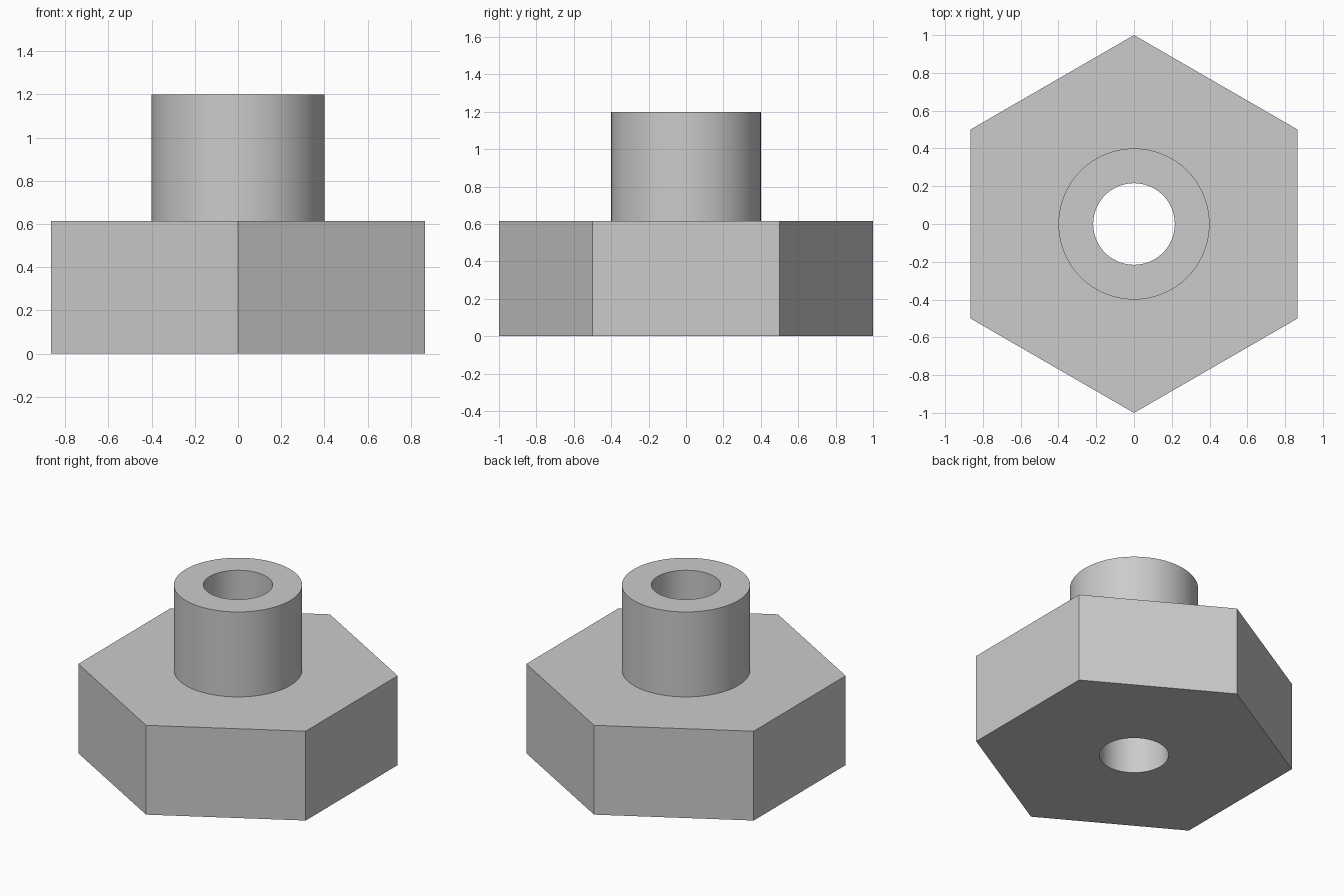
import bpy, bmesh
from math import sin, cos, pi, radians

cube = bpy.data.objects.get("Cube")
if cube:
    bpy.data.objects.remove(cube, do_unlink=True)

SEGMENTS = 96
FLANGE_TOP, COLLAR_TOP = 0.615, 1.2
COLLAR_R, BORE_R = 0.4, 0.216

# Plain grey metal
grey = bpy.data.materials.new("grey metal")
grey.use_nodes = True
colour = (0.6, 0.6, 0.6, 1)
grey.diffuse_color = colour
grey.node_tree.nodes["Principled BSDF"].inputs["Base Color"].default_value = colour


def round_radius(r):
    return lambda a: r


def hex_radius(a):
    # Hexagon of corner radius one, with corners on the y axis
    return cos(pi / 6) / cos((a - pi / 2) % (pi / 3) - pi / 6)


def ring(bm, radius, z):
    angles = [pi / 2 + 2 * pi * i / SEGMENTS for i in range(SEGMENTS)]
    return [bm.verts.new((radius(a) * cos(a), radius(a) * sin(a), z)) for a in angles]


# Closed section: up the hexagon, up the collar, down through the bore
section = [
    (hex_radius, 0),
    (hex_radius, FLANGE_TOP),
    (round_radius(COLLAR_R), FLANGE_TOP),
    (round_radius(COLLAR_R), COLLAR_TOP),
    (round_radius(BORE_R), COLLAR_TOP),
    (round_radius(BORE_R), 0),
]
bm = bmesh.new()
rings = [ring(bm, r, z) for r, z in section]
for k, low in enumerate(rings):
    high = rings[(k + 1) % len(rings)]
    for i in range(SEGMENTS):
        j = (i + 1) % SEGMENTS
        bm.faces.new((low[i], low[j], high[j], high[i]))

# Merge the strips of each flat hexagon side into one face
sides = [f for f in bm.faces if all(v in rings[0] or v in rings[1] for v in f.verts)]
bm.normal_update()
inner_edges = [e for e in {e for f in sides for e in f.edges}
               if len(e.link_faces) == 2 and all(f in sides for f in e.link_faces)
               and e.calc_face_angle() < radians(1)]
bmesh.ops.dissolve_edges(bm, edges=inner_edges, use_verts=False)
bmesh.ops.recalc_face_normals(bm, faces=bm.faces)

mesh = bpy.data.meshes.new("hex_flange_with_collar")
bm.to_mesh(mesh)
bm.free()
mesh.materials.append(grey)
part = bpy.data.objects.new("hex_flange_with_collar", mesh)
bpy.context.collection.objects.link(part)

# Smooth round walls, crisp edges
bpy.ops.object.select_all(action="DESELECT")
part.select_set(True)
bpy.context.view_layer.objects.active = part
bpy.ops.object.shade_smooth_by_angle(angle=radians(30))
